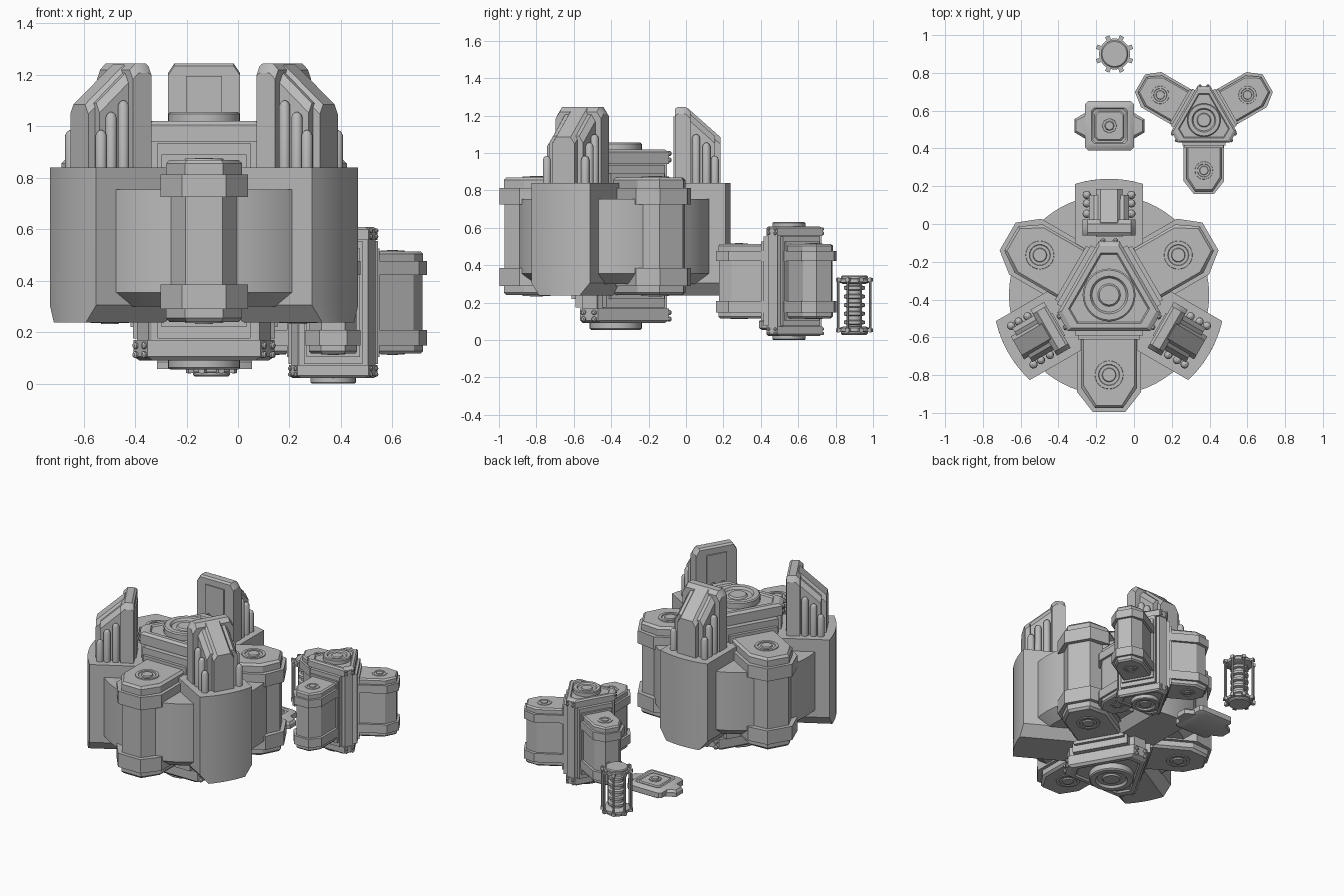
import bpy, bmesh, math
from math import sin, cos, pi, radians, sqrt
from mathutils import Matrix, Vector

cube = bpy.data.objects.get("Cube")
if cube:
    bpy.data.objects.remove(cube, do_unlink=True)

grey = bpy.data.materials.new("plain_grey")
grey.use_nodes = True
grey.diffuse_color = (0.5, 0.5, 0.5, 1)
grey.node_tree.nodes["Principled BSDF"].inputs["Base Color"].default_value = (0.5, 0.5, 0.5, 1)
made = []


def loft(name, rings, place):
    """Skin a list of matching closed rings and cap both ends."""
    bm = bmesh.new()
    rows = [[bm.verts.new(place @ Vector(p)) for p in ring] for ring in rings]
    n = len(rows[0])
    for a, b in zip(rows, rows[1:]):
        for i in range(n):
            j = (i + 1) % n
            bm.faces.new((a[i], a[j], b[j], b[i]))
    bm.faces.new(rows[0][::-1])
    bm.faces.new(rows[-1])
    bmesh.ops.recalc_face_normals(bm, faces=bm.faces)
    mesh = bpy.data.meshes.new(name)
    bm.to_mesh(mesh)
    bm.free()
    mesh.materials.append(grey)
    ob = bpy.data.objects.new(name, mesh)
    bpy.context.collection.objects.link(ob)
    made.append(ob)


def flat(points, z):
    return [(x, y, z) for x, y in points]


def turned(name, profile, place, x=0, y=0, sides=32):
    """Round part from (radius, height) pairs."""
    rings = [[(x + r * cos(2 * pi * i / sides), y + r * sin(2 * pi * i / sides), z)
              for i in range(sides)] for r, z in profile]
    loft(name, rings, place)


def box(name, x0, x1, y0, y1, z0, z1, place):
    pts = [(x0, y0), (x1, y0), (x1, y1), (x0, y1)]
    loft(name, [flat(pts, z0), flat(pts, z1)], place)


def triangle(inradius, cut):
    """Triangle with trimmed corners; flats face the pods."""
    half = inradius * sqrt(3) - 2 * cut
    pts = []
    for k in range(3):
        a = 2 * pi * k / 3
        for x in (-half, half):
            pts.append((x * cos(a) + inradius * sin(a), x * sin(a) - inradius * cos(a)))
    return pts


def pod_plan(inset, inner=0.15):
    h, out = 0.17 - inset, 0.62 - inset
    return [(-h, inner), (h, inner), (h, out - 0.107), (h / 2, out), (-h / 2, out), (-h, out - 0.107)]


def turn(angle):
    return Matrix.Rotation(radians(angle - 90), 4, 'Z')


POD_ANGLES = (-90, 30, 150)
ARMOUR_ANGLES = (90, 210, 330)


def pod(name, place):
    # cylinder body with stepped collars at both ends
    levels = [(0.185, 0.035), (0.2, 0.022), (0.235, 0.022), (0.235, 0), (0.33, 0), (0.33, 0.025),
              (0.67, 0.025), (0.67, 0), (0.757, 0), (0.757, 0.022), (0.8, 0.022), (0.815, 0.035)]
    loft(name + "_body", [flat(pod_plan(i), z) for z, i in levels], place)
    for end, z, d in (("top", 0.815, 1), ("bottom", 0.185, -1)):
        turned(name + "_bolt_" + end,
               [(0.078, z - 0.01 * d), (0.074, z + 0.005 * d), (0.056, z + 0.005 * d),
                (0.052, z - 0.002 * d), (0.038, z - 0.002 * d), (0.034, z + 0.008 * d),
                (0.02, z + 0.008 * d)], place, y=0.423, sides=24)


def reactor(name, place):
    # core column and the two end plates
    core = triangle(0.17, 0.045)
    loft(name + "_core", [flat(core, 0.1), flat(core, 0.9)], place)
    rim, top = triangle(0.19, 0.055), triangle(0.175, 0.052)
    inner = triangle(0.15, 0.045)
    for end, z, d in (("top", 0.885, 1), ("bottom", 0.115, -1)):
        loft(name + "_plate_" + end,
             [flat(rim, z), flat(rim, z + 0.065 * d), flat(top, z + 0.08 * d),
              flat(inner, z + 0.08 * d), flat(triangle(0.142, 0.04), z + 0.07 * d)], place)
        turned(name + "_hub_" + end,
               [(0.14, z + 0.06 * d), (0.14, z + 0.108 * d), (0.132, z + 0.115 * d), (0.1, z + 0.115 * d),
                (0.09, z + 0.1 * d), (0.06, z + 0.1 * d), (0.052, z + 0.11 * d), (0.03, z + 0.11 * d)], place)
        # corner studs
        for a in ARMOUR_ANGLES:
            for x in (-0.033, 0.033):
                for h in (0.022, 0.058):
                    spin = place @ turn(a) @ Matrix.Translation((x, 0.28, z + h * d)) @ Matrix.Rotation(-pi / 2, 4, 'X')
                    turned(name + "_stud", [(0.014, 0), (0.014, 0.012), (0.008, 0.018)], spin, sides=10)
    # corner posts, pod frames and pods
    for a in ARMOUR_ANGLES:
        box(name + "_post", -0.045, 0.045, 0.2, 0.275, 0.1, 0.9, place @ turn(a))
    for a in POD_ANGLES:
        t = place @ turn(a)
        box(name + "_frame", -0.18, 0.18, 0.16, 0.215, 0.12, 0.88, t)
        box(name + "_frame_lip", -0.165, 0.165, 0.2, 0.235, 0.165, 0.835, t)
        pod(name + "_pod", t)


# armoured reactor
main = Matrix.Translation((-0.132, -0.376, 0.055))
reactor("main_reactor", main)
turned("round_housing", [(0.46, 0.245), (0.53, 0.3), (0.53, 0.7)], main, sides=64)


def armour_plan(half):
    arc = [half * (1 - i / 4) for i in range(9)]
    return [(-half, 0.2), (half, 0.2)] + [(x, sqrt(0.615 ** 2 - x * x)) for x in arc]


def fin_ring(half, y, top, corner):
    return [(-half, y, 0.77), (half, y, 0.77), (half, y, top - 1.5 * corner),
            (half - corner, y, top), (corner - half, y, top), (-half, y, top - 1.5 * corner)]


for a in ARMOUR_ANGLES:
    t = main @ turn(a)
    loft("armour_block", [flat(armour_plan(0.125), 0.183), flat(armour_plan(0.18), 0.25),
                          flat(armour_plan(0.18), 0.785)], t)
    # upright fin made of nested sloping plates
    for half, y0, stations in ((0.14, 0.316, ((0.33, 1.19), (0.375, 1.19), (0.4, 1.165))),
                               (0.105, 0.37, ((0.385, 1.165), (0.53, 1.035))),
                               (0.07, 0.37, ((0.385, 1.185), (0.56, 1.03)))):
        rings = [fin_ring(half, y0, stations[0][1] - 0.01, 0.025)]
        rings += [fin_ring(half, y, top, 0.025) for y, top in stations]
        loft("fin_plate", rings, t)
    box("fin_inner_panel", -0.07, 0.07, 0.308, 0.33, 0.77, 1.14, t)
    # round-topped pipes on both sides of the fin
    for side in (-1, 1):
        for y, top in ((0.43, 1.045), (0.485, 1.0), (0.53, 0.93)):
            turned("fin_pipe", [(0.022, 0.77), (0.022, top - 0.02), (0.016, top - 0.007), (0.006, top)],
                   t, x=side * 0.118, y=y, sides=14)

# bare reactor
reactor("small_reactor", Matrix.Translation((0.37, 0.55, 0)) @ Matrix.Scale(0.63, 4))

# loose hatch with side lugs
hatch = Matrix.Translation((-0.13, 0.52, 0))


def square(h, c):
    return [(h, c - h), (h, h - c), (h - c, h), (c - h, h), (-h, h - c), (-h, c - h), (c - h, -h), (h - c, -h)]


loft("hatch", [flat(square(h, 0.016), z) for h, z in
               ((0.115, 0.055), (0.13, 0.065), (0.13, 0.1), (0.11, 0.115), (0.095, 0.115),
                (0.088, 0.108), (0.078, 0.108), (0.072, 0.115))], hatch)
turned("hatch_bolt", [(0.04, 0.11), (0.038, 0.122), (0.026, 0.122), (0.022, 0.13), (0.012, 0.13)], hatch, sides=8)
for a in (0, 180):
    lug = [(-0.075, 0.1), (0.075, 0.1), (0.065, 0.135), (0.035, 0.185), (-0.035, 0.185), (-0.065, 0.135)]
    loft("hatch_lug", [flat(lug, 0.057), flat(lug, 0.085), flat([(x * 0.8, y * 0.95) for x, y in lug], 0.1)],
         hatch @ turn(a))

# caged canister
can = Matrix.Translation((-0.103, 0.9, 0))
for end, z, d in (("bottom", 0.028, 1), ("top", 0.345, -1)):
    turned("canister_cap_" + end, [(0.066, z), (0.072, z + 0.006 * d), (0.072, z + 0.016 * d),
                                   (0.082, z + 0.018 * d), (0.082, z + 0.036 * d), (0.06, z + 0.045 * d)], can)
turned("canister_core", [(0.04, 0.06), (0.04, 0.315)], can)
for k in range(5):
    z = 0.095 + 0.046 * k
    turned("canister_ring", [(0.038, z - 0.014), (0.056, z - 0.008), (0.056, z + 0.008), (0.038, z + 0.014)], can)
for k in range(8):
    t = can @ turn(22.5 + 45 * k)
    turned("cage_rod", [(0.007, 0.04), (0.007, 0.335)], t, y=0.093, sides=8)
    for z in (0.042, 0.312):
        box("cage_lug", -0.012, 0.012, 0.07, 0.102, z, z + 0.02, t)

# keep edges crisp while rounding the turned parts
bpy.ops.object.select_all(action='DESELECT')
for ob in made:
    ob.select_set(True)
bpy.context.view_layer.objects.active = made[0]
bpy.ops.object.shade_smooth_by_angle(angle=radians(30))
